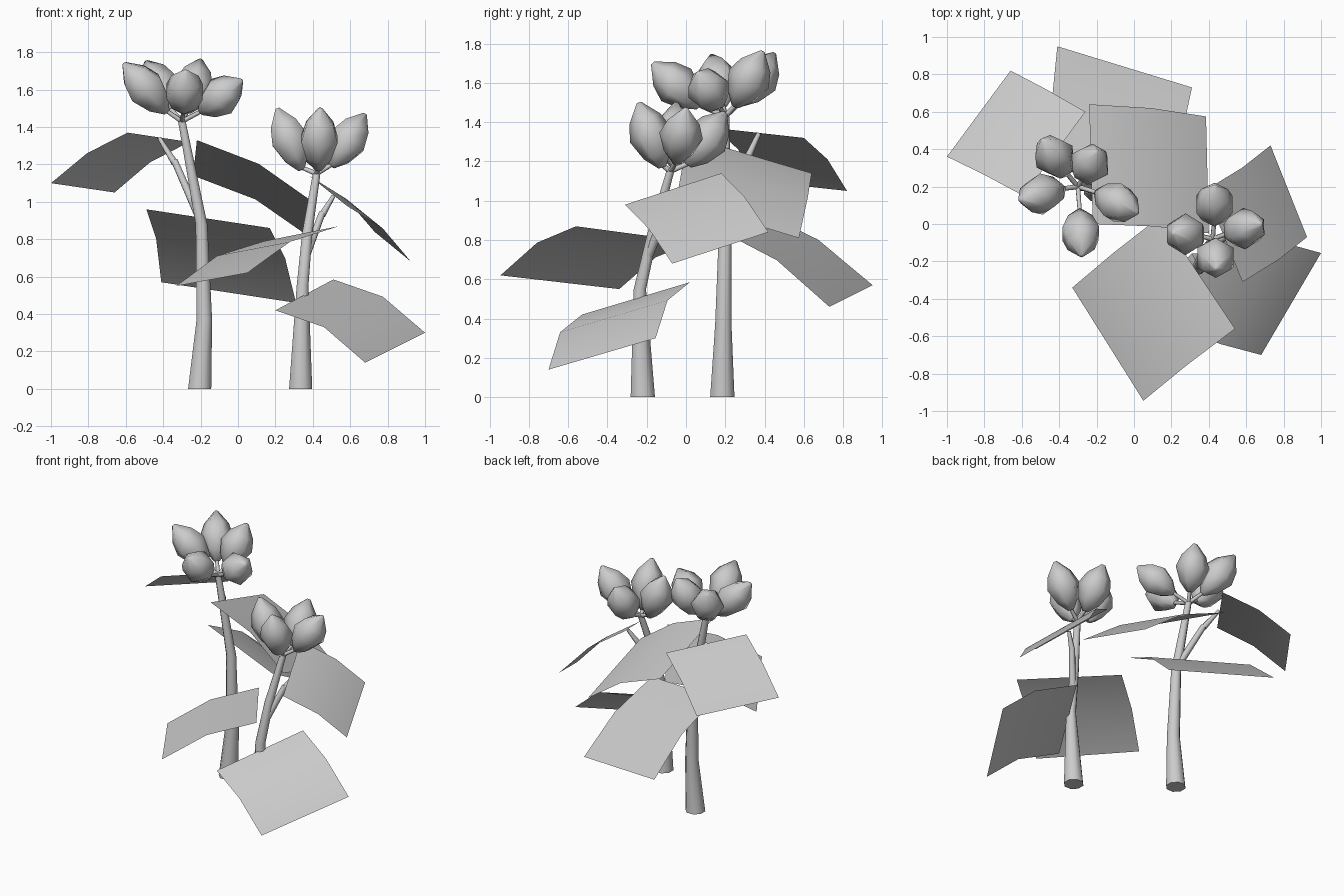
import bpy
import bmesh
import math
from mathutils import Vector

cube = bpy.data.objects.get("Cube")
if cube:
    bpy.data.objects.remove(cube, do_unlink=True)

grey = bpy.data.materials.new("plain grey")
grey.use_nodes = True
grey.diffuse_color = (0.6, 0.6, 0.6, 1)
grey.node_tree.nodes["Principled BSDF"].inputs["Base Color"].default_value = (0.6, 0.6, 0.6, 1)


def finish(name, bm, angle=60):
    mesh = bpy.data.meshes.new(name)
    bm.to_mesh(mesh)
    bm.free()
    mesh.materials.append(grey)
    obj = bpy.data.objects.new(name, mesh)
    bpy.context.collection.objects.link(obj)
    bpy.ops.object.select_all(action='DESELECT')
    obj.select_set(True)
    bpy.context.view_layer.objects.active = obj
    bpy.ops.object.shade_smooth_by_angle(angle=math.radians(angle))
    return obj


def tube(name, path, radii, sides=8, axis=None):
    """Capped tube; rings are square to the axis, or level if none is given."""
    bm = bmesh.new()
    turn = Vector((0, 0, 1)).rotation_difference(axis or Vector((0, 0, 1)))
    rings = []
    for point, radius in zip(path, radii):
        ring = []
        for i in range(sides):
            a = math.tau * (i + 0.5) / sides
            offset = turn @ Vector((math.cos(a), math.sin(a), 0)) * radius
            ring.append(bm.verts.new(Vector(point) + offset))
        rings.append(ring)
    for low, high in zip(rings, rings[1:]):
        for i in range(sides):
            j = (i + 1) % sides
            bm.faces.new((low[i], low[j], high[j], high[i]))
    bm.faces.new(rings[0][::-1])
    bm.faces.new(rings[-1])
    return finish(name, bm)


def rod(name, start, end, r1, r2):
    start, end = Vector(start), Vector(end)
    return tube(name, (start, end), (r1, r2), 6, end - start)


def bud(name, hub, base, tip):
    """Pointed six-sided bud on a thin stalk."""
    base, tip = Vector(base), Vector(tip)
    profile = ((0, 0.02), (0.2, 0.075), (0.5, 0.112), (0.75, 0.083), (1, 0.012))
    tube(name, [base.lerp(tip, t) for t, r in profile],
         [r for t, r in profile], 6, tip - base)
    rod(name + "_stalk", hub, base.lerp(tip, 0.05), 0.014, 0.012)


def leaf(name, base_a, base_b, tip_b, tip_a, bulge=0.045):
    """Square sheet, arched between its base edge and its tip edge."""
    a, b, c, d = (Vector(p) for p in (base_a, base_b, tip_b, tip_a))
    up = (b - a).cross(d - a).normalized()
    if up.z < 0:
        up = -up
    rows = ((a, b), (a.lerp(d, 0.5) + up * bulge, b.lerp(c, 0.5) + up * bulge), (d, c))
    bm = bmesh.new()
    grid = [[bm.verts.new(p.lerp(q, s / 2)) for s in range(3)] for p, q in rows]
    for low, high in zip(grid, grid[1:]):
        for i in range(2):
            face = bm.faces.new((low[i], low[i + 1], high[i + 1], high[i]))
            face.normal_update()
            if face.normal.z < 0:
                face.normal_flip()
    return finish(name, bm)


# Tall plant: stem, leaf branch and five buds
tall_hub = (-0.3, 0.2, 1.43)
tube("tall_stem",
     [(-0.205, 0.185, 0), (-0.18, 0.19, 0.37), (-0.195, 0.2, 0.88), tall_hub],
     [0.067, 0.045, 0.034, 0.022])
rod("tall_branch", (-0.2, 0.2, 0.9), (-0.34, 0.31, 1.22), 0.024, 0.02)
rod("tall_branch_end", (-0.34, 0.31, 1.21), (-0.42, 0.37, 1.34), 0.02, 0.012)
tall_buds = {
    "front": ((-0.29, 0.07, 1.48), (-0.28, -0.17, 1.7)),
    "left": ((-0.2, 0.17, 1.48), (0.02, 0.06, 1.65)),
    "right": ((-0.38, 0.19, 1.48), (-0.61, 0.13, 1.74)),
    "back_left": ((-0.27, 0.25, 1.48), (-0.2, 0.39, 1.76)),
    "back_right": ((-0.36, 0.27, 1.49), (-0.49, 0.45, 1.75)),
}
for side, (base, tip) in tall_buds.items():
    bud("tall_bud_" + side, tall_hub, base, tip)

# Short plant: stem, leaf branch and four buds
short_hub = (0.42, -0.08, 1.15)
tube("short_stem",
     [(0.335, -0.22, 0), (0.345, -0.235, 0.55), (0.37, -0.17, 0.83), short_hub],
     [0.067, 0.034, 0.03, 0.022])
rod("short_branch", (0.36, -0.2, 0.7), (0.45, -0.1, 0.94), 0.024, 0.02)
rod("short_branch_end", (0.45, -0.1, 0.93), (0.51, -0.06, 1.03), 0.02, 0.012)
short_buds = {
    "front": ((0.43, -0.12, 1.17), (0.44, -0.24, 1.5)),
    "right": ((0.34, -0.06, 1.17), (0.21, -0.05, 1.5)),
    "left": ((0.5, -0.05, 1.19), (0.68, 0, 1.47)),
    "back": ((0.43, 0.01, 1.18), (0.43, 0.2, 1.45)),
}
for side, (base, tip) in short_buds.items():
    bud("short_bud_" + side, short_hub, base, tip)

# Leaves of the tall plant
leaf("tall_leaf_right", (-0.59, 0.15, 1.37), (-0.26, 0.6, 1.32),
     (-0.66, 0.82, 1.05), (-1, 0.36, 1.1), 0.03)
leaf("tall_leaf_back", (-0.49, 0.35, 0.96), (0.17, 0.15, 0.86),
     (0.31, 0.73, 0.46), (-0.41, 0.95, 0.57))
leaf("tall_leaf_left", (-0.22, 0, 1.33), (-0.24, 0.64, 1.14),
     (0.385, 0.575, 0.81), (0.4, -0.05, 1))

# Leaves of the short plant
leaf("short_leaf_front", (0.54, -0.56, 0.87), (0.14, 0.04, 0.79),
     (-0.33, -0.34, 0.55), (0.05, -0.945, 0.62))
leaf("short_leaf_back", (0.58, -0.31, 0.98), (0.38, 0.18, 1.14),
     (0.73, 0.42, 0.84), (0.925, -0.07, 0.68), 0.035)
leaf("short_leaf_left", (0.51, 0.02, 0.585), (0.2, -0.53, 0.42),
     (0.68, -0.7, 0.14), (1, -0.155, 0.3), 0.06)
